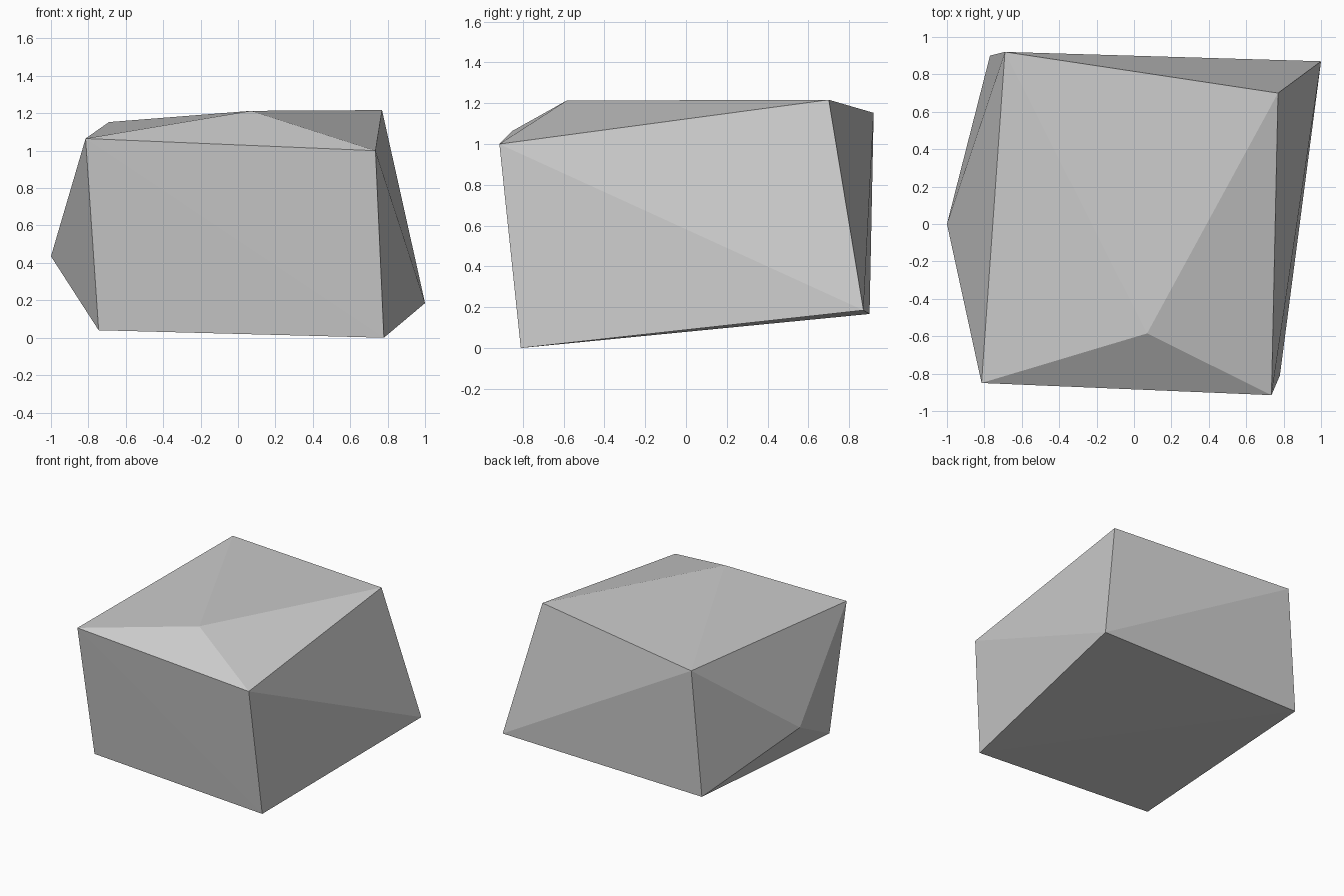
import bpy
import bmesh

cube = bpy.data.objects.get("Cube")
if cube:
    bpy.data.objects.remove(cube, do_unlink=True)

# Stone colour
stone = bpy.data.materials.new("stone_grey")
stone.use_nodes = True
grey = (0.6, 0.6, 0.6, 1)
stone.diffuse_color = grey
stone.node_tree.nodes["Principled BSDF"].inputs["Base Color"].default_value = grey

# Corners of the chipped block
crown = [(-0.815, -0.85, 1.065), (0.735, -0.915, 1.0),
         (0.77, 0.70, 1.217), (-0.69, 0.92, 1.153)]
peak = [(0.07, -0.585, 1.213)]
side_bulge = [(-1.0, 0.0, 0.435)]
base = [(-0.745, -0.735, 0.04), (0.78, -0.81, 0.0),
        (1.0, 0.87, 0.185), (-0.77, 0.90, 0.167)]

# Faceted rock wrapped tightly around its corners
bm = bmesh.new()
for corner in crown + peak + side_bulge + base:
    bm.verts.new(corner)
bmesh.ops.convex_hull(bm, input=bm.verts[:])
bmesh.ops.recalc_face_normals(bm, faces=bm.faces[:])
mesh = bpy.data.meshes.new("rock")
bm.to_mesh(mesh)
bm.free()
mesh.materials.append(stone)
rock = bpy.data.objects.new("rock", mesh)
bpy.context.collection.objects.link(rock)
